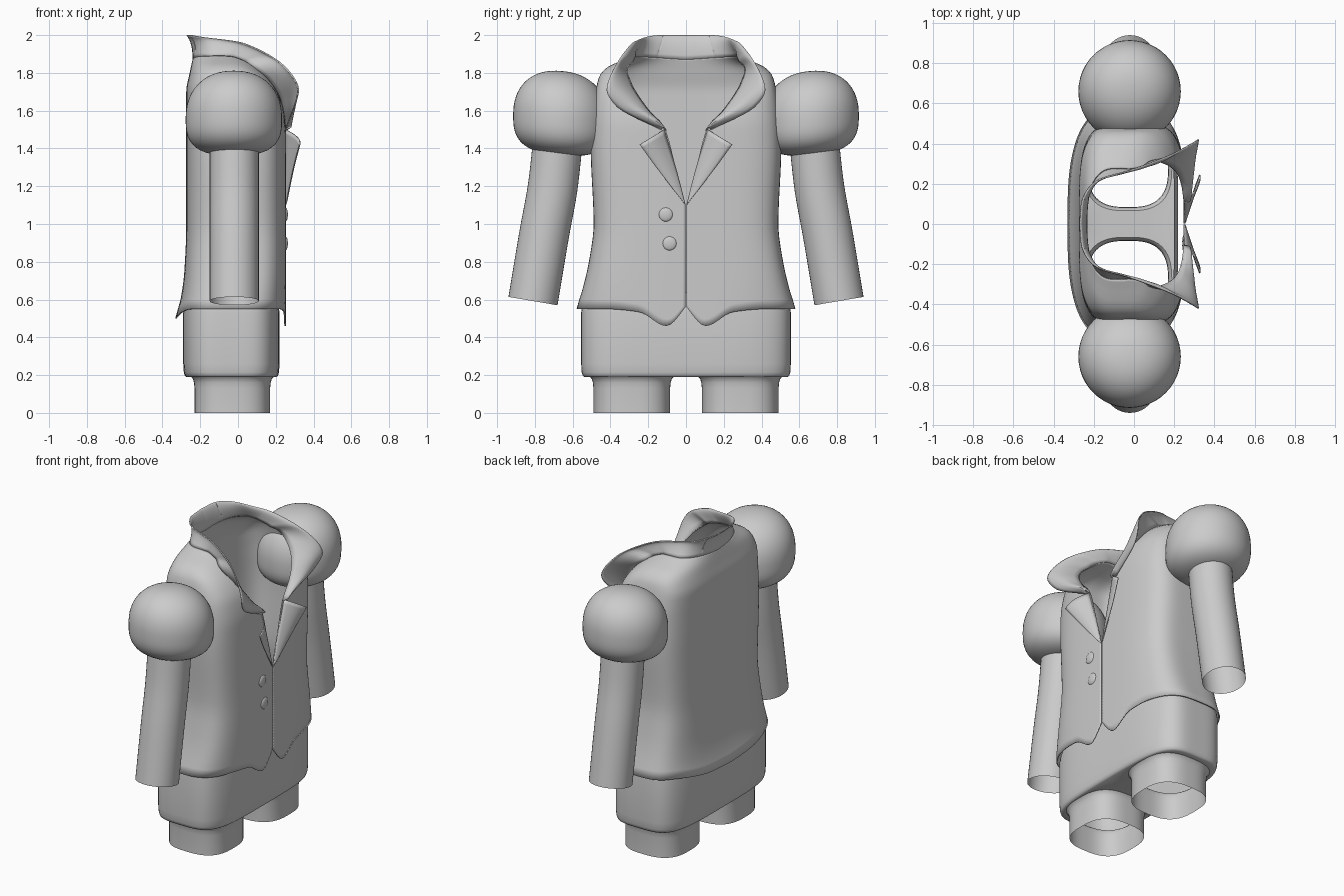
import bpy, bmesh, math
from mathutils import Vector

if "Cube" in bpy.data.objects:
    bpy.data.objects.remove(bpy.data.objects["Cube"])

grey = bpy.data.materials.new("plain grey")
grey.use_nodes = True
COLOUR = (0.6, 0.6, 0.6, 1)
grey.diffuse_color = COLOUR
grey.node_tree.nodes["Principled BSDF"].inputs["Base Color"].default_value = COLOUR


def curve(points, t):
    """Smooth interpolation without overshoot through (key, value) pairs."""
    t = min(max(t, points[0][0]), points[-1][0])
    slopes = [(b[1] - a[1]) / (b[0] - a[0]) for a, b in zip(points, points[1:])]
    tangents = [slopes[0]]
    for a, b in zip(slopes, slopes[1:]):
        tangents.append(2 * a * b / (a + b) if a * b > 0 else 0)
    tangents.append(slopes[-1])
    i = max(k for k in range(len(slopes)) if points[k][0] <= t)
    (k0, v0), (k1, v1) = points[i], points[i + 1]
    h = k1 - k0
    s = (t - k0) / h
    return (v0 * (1 + 2 * s) * (1 - s) ** 2 + v1 * s * s * (3 - 2 * s)
            + h * s * (1 - s) * (tangents[i] * (1 - s) - tangents[i + 1] * s))


def path(points, t):
    """Interpolate (key, x, y, z) points."""
    return Vector([curve([(p[0], p[a]) for p in points], t) for a in (1, 2, 3)])


def oval(angle, a, b, n):
    """Point on a rounded rectangle with half sizes a, b."""
    c, s = math.cos(angle), math.sin(angle)
    r = (abs(c) ** n + abs(s) ** n) ** (-1 / n)
    return a * r * c, b * r * s


def loft(bm, rows, closed=False):
    """Skin rows of points; returns the vertex rows."""
    grid = [[bm.verts.new(p) for p in row] for row in rows]
    for low, high in zip(grid, grid[1:]):
        for i in range(len(low) if closed else len(low) - 1):
            j = (i + 1) % len(low)
            bm.faces.new((low[i], low[j], high[j], high[i]))
    return grid


def finish(name, bm, mirror=True, thickness=0.0, sharp=40):
    bmesh.ops.recalc_face_normals(bm, faces=bm.faces)
    mesh = bpy.data.meshes.new(name)
    bm.to_mesh(mesh)
    bm.free()
    mesh.materials.append(grey)
    ob = bpy.data.objects.new(name, mesh)
    bpy.context.collection.objects.link(ob)
    if mirror:
        mod = ob.modifiers.new("mirror", "MIRROR")
        mod.use_axis = (False, True, False)
        mod.merge_threshold = 0.001
    if thickness:
        mod = ob.modifiers.new("cloth", "SOLIDIFY")
        mod.thickness = thickness
        mod.offset = 0
    bpy.ops.object.select_all(action="DESELECT")
    ob.select_set(True)
    bpy.context.view_layer.objects.active = ob
    bpy.ops.object.shade_smooth_by_angle(angle=math.radians(sharp))
    return ob


def ring(cx, cy, z, a, b, n, count=64):
    pts = [oval(math.tau * i / count, a, b, n) for i in range(count)]
    return [(cx + x, cy + y, z) for x, y in pts]


# Trousers: hip shell, floor with two leg openings, short open legs
bm = bmesh.new()
hip = [(0.64, 0.235, 0.52), (0.57, 0.25, 0.55), (0.53, 0.255, 0.555), (0.26, 0.255, 0.555),
       (0.215, 0.252, 0.552), (0.197, 0.247, 0.547), (0.19, 0.238, 0.538)]
edge_rows = [loft(bm, [ring(-0.035, 0, z, a, b, 4, 96) for z, a, b in hip], True)[-1]]
for side in (1, -1):
    rows = []
    for z, flare in ((0.19, 0.018), (0.18, 0.009), (0.16, 0.003), (0.13, 0), (0, 0)):
        rows.append(ring(-0.03, side * 0.287, z, 0.2 + flare, 0.203 + flare, 2.8))
    edge_rows.append(loft(bm, rows, True)[0])
edges = [bm.edges.get((row[i - 1], row[i])) for row in edge_rows for i in range(len(row))]
bmesh.ops.triangle_fill(bm, use_beauty=True, edges=edges, normal=(0, 0, -1))
finish("trousers", bm, mirror=False)

# Jacket sections by height: front, back, half width, squareness
FRONT = [(0.4, 0.25), (1.5, 0.25), (1.65, 0.23), (1.75, 0.18), (1.83, 0.11), (1.89, 0.05)]
BACK = [(0.45, -0.335), (0.5, -0.328), (0.6, -0.3), (0.75, -0.28), (1, -0.27), (1.7, -0.27),
        (1.8, -0.252), (1.89, -0.232)]
WIDTH = [(0.45, 0.59), (0.55, 0.575), (0.65, 0.545), (0.8, 0.51), (1, 0.485), (1.4, 0.5),
         (1.6, 0.49), (1.7, 0.475), (1.78, 0.455), (1.83, 0.41), (1.86, 0.34), (1.89, 0.27)]
SQUARE = [(0.45, 3), (0.8, 4), (1.7, 4), (1.89, 2.4)]
# Hem and neckline heights by angle from the front centre
HEM = [(0, 0.56), (10, 0.46), (24, 0.535), (40, 0.55), (130, 0.55), (160, 0.51), (180, 0.5)]
NECK = [(0, 1.1), (5.7, 1.28), (12.4, 1.5), (22, 1.6), (30, 1.7), (37, 1.79), (50, 1.862),
        (70, 1.885), (90, 1.888), (130, 1.885), (180, 1.87)]


def jacket_point(deg, z):
    f, b = curve(FRONT, z), curve(BACK, z)
    x, y = oval(math.radians(deg), (f - b) / 2, curve(WIDTH, z), curve(SQUARE, z))
    if deg < 90:
        y = max(y, 0.003)
    return Vector(((f + b) / 2 + x, y if deg < 180 else 0, z))


bm = bmesh.new()
rows = []
for r in range(41):
    t = 1 - (1 - r / 40) ** 1.5
    row = []
    for i in range(91):
        low, high = curve(HEM, i * 2), curve(NECK, i * 2)
        row.append(jacket_point(i * 2, low + (high - low) * t))
    rows.append(row)
loft(bm, rows)
finish("jacket_body", bm, thickness=0.008)

# Collar: flares from the neckline to a pointed outer edge
RIM = [(12, 0.25, 0.13, 1.5), (25, 0.3, 0.375, 1.63), (32, 0.32, 0.42, 1.71),
       (45, 0.215, 0.36, 1.86), (70, 0, 0.275, 1.963), (125, -0.2, 0.205, 1.99),
       (155, -0.262, 0.1, 2.0), (180, -0.27, 0, 2.0)]
bm = bmesh.new()
rows = []
for r in range(9):
    t = r / 8
    row = []
    for i in range(85):
        deg = 12 + 2 * i
        base, rim = jacket_point(deg, curve(NECK, deg)), path(RIM, deg)
        p = base.lerp(rim, t)
        back = min(max((deg - 30) / 60, 0), 1)
        bulge = 4 * t * (1 - t)
        p += bulge * Vector((0.03 * (1 - back) + 0.008 * back, -0.012 * back * (deg < 150), 0.015))
        p.z = min(p.z, 1.998)
        row.append(p)
    rows.append(row)
loft(bm, rows)
finish("collar", bm, thickness=0.007)

# Lapels: folded back from the front opening
FOLD = [(0, 0.252, 0.004, 1.1), (0.45, 0.252, 0.05, 1.28), (1, 0.25, 0.115, 1.5)]
TIP = [(0, 0.256, 0.01, 1.11), (0.6, 0.298, 0.165, 1.31), (1, 0.327, 0.245, 1.42)]
bm = bmesh.new()
rows = []
for r in range(9):
    t = r / 8
    row = []
    for i in range(17):
        s = i / 16
        p = path(FOLD, s).lerp(path(TIP, s), t)
        p.x += 0.1 * t * (1 - t) * s
        row.append(p)
    rows.append(row)
loft(bm, rows)
finish("lapels", bm, thickness=0.006)

# Puffed shoulders: domed above, flatter below
bm = bmesh.new()
rows = []
for r in range(33):
    angle = math.pi / 2 - math.pi * (r + 0.02) / 32.04
    high = angle > 0
    radius, z = oval(angle, 0.255, 0.255 if high else 0.19, 2.25 if high else 2.9)
    row = []
    for x, y, h in ring(0, 0, z, radius, radius, 2, 48):
        row.append((x - 0.022, 0.66 + y, 1.555 + h + 0.08 * y))
    rows.append(row)
grid = loft(bm, rows, True)
bm.faces.new(grid[0])
bm.faces.new(grid[-1])
finish("shoulder_puffs", bm)

# Sleeves: slightly bent open tubes
ARM = [(0, -0.02, 0.68, 1.42), (0.3, -0.02, 0.705, 1.2), (0.6, -0.02, 0.75, 0.95),
       (1, -0.02, 0.81, 0.592)]
bm = bmesh.new()
rows = []
for r in range(17):
    c = path(ARM, r / 16)
    row = []
    for x, y, h in ring(0, 0, 0, 0.13, 0.13, 2, 40):
        row.append((c.x + x, c.y + y, c.z + 0.17 * y))
    rows.append(row)
loft(bm, rows, True)
finish("sleeves", bm)

# Buttons: two shallow domes on one side of the opening
for name, y, z in (("upper_button", -0.107, 1.05), ("lower_button", -0.087, 0.897)):
    bm = bmesh.new()
    bmesh.ops.create_uvsphere(bm, u_segments=24, v_segments=12, radius=1)
    for v in bm.verts:
        v.co = (0.252 + 0.012 * v.co.x, y + 0.037 * v.co.y, z + 0.037 * v.co.z)
    finish(name, bm, mirror=False)
